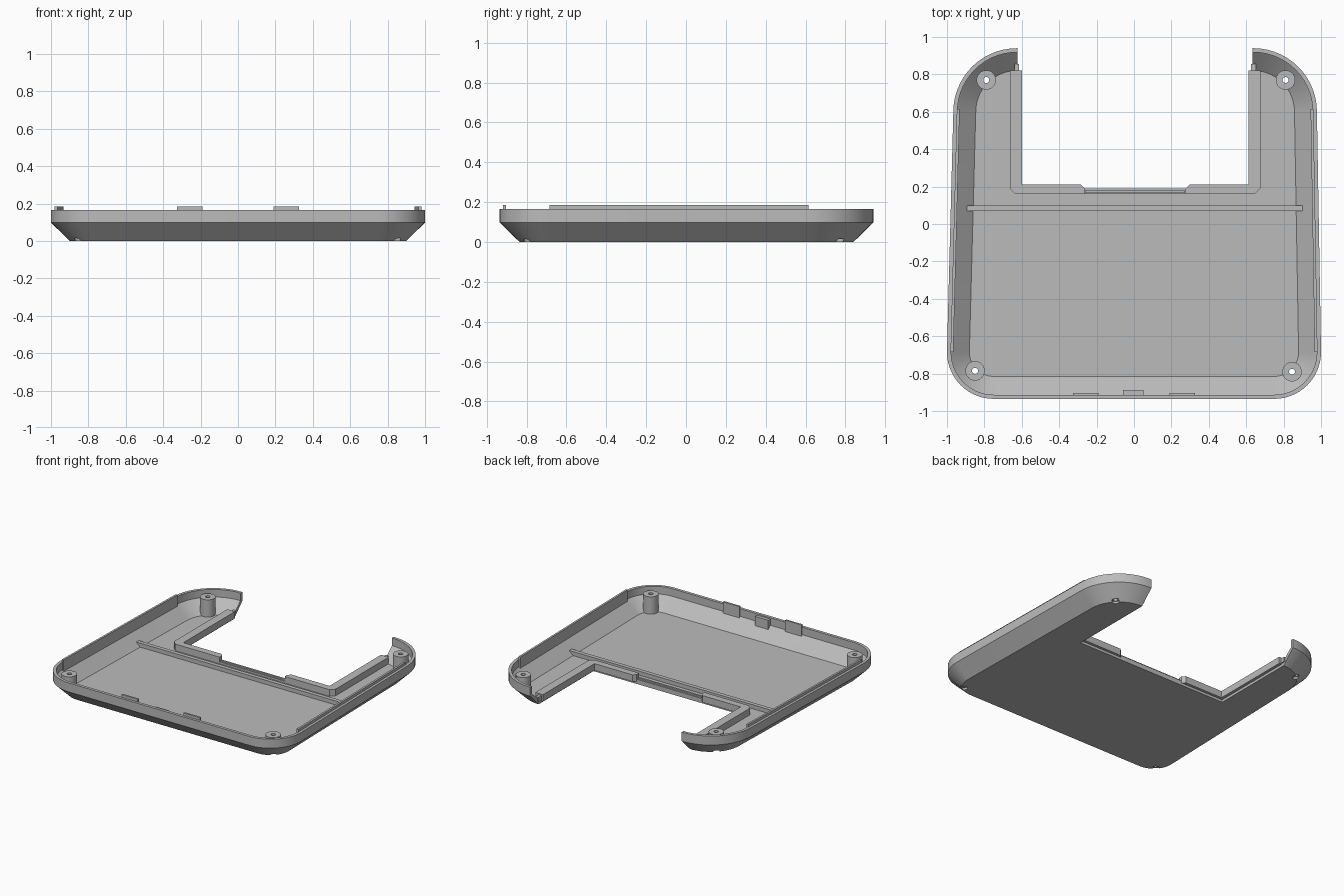
import bpy, bmesh, math
from mathutils import Vector

cube = bpy.data.objects.get("Cube")
if cube:
    bpy.data.objects.remove(cube, do_unlink=True)

grey = bpy.data.materials.new("plain_grey")
grey.use_nodes = True
COLOUR = (0.5, 0.5, 0.5, 1)
grey.diffuse_color = COLOUR
grey.node_tree.nodes["Principled BSDF"].inputs["Base Color"].default_value = COLOUR

SHIFT = 0.006   # the rear opening sits slightly off centre


def finish(name, bm):
    bmesh.ops.recalc_face_normals(bm, faces=bm.faces)
    mesh = bpy.data.meshes.new(name)
    bm.to_mesh(mesh)
    bm.free()
    mesh.materials.append(grey)
    obj = bpy.data.objects.new(name, mesh)
    bpy.context.collection.objects.link(obj)
    return obj


def loft(name, rings):
    """Closed solid through a stack of matching rings."""
    bm = bmesh.new()
    loops = [[bm.verts.new(p) for p in ring] for ring in rings]
    n = len(loops[0])
    for a, b in zip(loops, loops[1:]):
        for i in range(n):
            j = (i + 1) % n
            bm.faces.new((a[i], a[j], b[j], b[i]))
    bm.faces.new(loops[0][::-1])
    bm.faces.new(loops[-1])
    return finish(name, bm)


def prism(name, points, z0, z1):
    return loft(name, [[(x, y, z) for x, y in points] for z in (z0, z1)])


def box(name, x0, x1, y0, y1, z0, z1):
    return prism(name, [(x0, y0), (x1, y0), (x1, y1), (x0, y1)], z0, z1)


def cylinder(name, x, y, r, z0, z1, n=32):
    turn = [2 * math.pi * i / n for i in range(n)]
    return prism(name, [(x + r * math.cos(t), y + r * math.sin(t)) for t in turn], z0, z1)


def outline(inset, z, steps=14):
    """Tapered rounded rectangle, moved inwards by inset."""
    corners = [(0.75, -0.685, 0.25, -90), (0.632 + SHIFT, 0.6, 0.34, 0),
               (-0.632 + SHIFT, 0.6, 0.34, 90), (-0.75, -0.685, 0.25, 180)]
    ring = []
    for cx, cy, r, start in corners:
        for i in range(steps + 1):
            t = math.radians(start + 90 * i / steps)
            ring.append((cx + (r - inset) * math.cos(t), cy + (r - inset) * math.sin(t), z))
    return ring


def cut(target, tool):
    mod = target.modifiers.new("cut", 'BOOLEAN')
    mod.operation, mod.solver, mod.object = 'DIFFERENCE', 'EXACT', tool
    bpy.context.view_layer.objects.active = target
    bpy.ops.object.modifier_apply(modifier=mod.name)
    bpy.data.objects.remove(tool, do_unlink=True)


# Tray body and its hollow
tray = loft("tray", [outline(0.1, 0), outline(0, 0.098), outline(0, 0.165)])
hollow = loft("hollow", [outline(0.12, 0.02), outline(0.022, 0.108), outline(0.022, 0.25)])

# Screw posts, cross rib and front catch are left standing in the hollow
posts = [(-0.85, -0.785), (0.845, -0.79), (-0.79, 0.77), (0.81, 0.77)]
for x, y in posts:
    cut(hollow, cylinder("post", x, y, 0.052, -0.1, 0.15))
cut(hollow, box("rib", -0.905, 0.905, 0.07, 0.1, -0.1, 0.05))
cut(hollow, box("catch", -0.06, 0.05, -0.95, -0.888, 0.085, 0.155))
cut(tray, hollow)

# Rear opening and screw holes
cut(tray, box("opening", -0.628 + SHIFT, 0.628 + SHIFT, 0.19, 1.2, -0.1, 0.4))
for x, y in posts:
    cut(tray, cylinder("screw_hole", x, y, 0.016, -0.1, 0.3, 20))
    cut(tray, cylinder("screw_head_recess", x, y, 0.024, -0.1, 0.016, 24))

bpy.ops.object.select_all(action='DESELECT')
tray.select_set(True)
bpy.context.view_layer.objects.active = tray
bpy.ops.object.shade_smooth_by_angle(angle=math.radians(25))

for side, label in ((1, "left"), (-1, "right")):
    # Raised lip around the opening, with a small stub at its rear end
    lip = [(0.606, 0.82), (0.67, 0.82), (0.67, 0.19), (0.64, 0.16),
           (0.27, 0.16), (0.27, 0.19), (0.29, 0.21), (0.606, 0.21)]
    prism(label + "_opening_lip", [(side * x + SHIFT, y) for x, y in lip], 0.019, 0.07)
    xs = sorted((side * 0.62 + SHIFT, side * 0.645 + SHIFT))
    box(label + "_lip_stub", *xs, 0.815, 0.855, 0.025, 0.06)

    # Thin locating ridge inside the side wall
    a, b = Vector((side * 0.981, -0.685)), Vector((side * 0.953 + SHIFT, 0.615))
    inward = Vector((-side * 0.015, 0))
    prism(label + "_side_ridge", [a, b, b + inward, a + inward], 0.1, 0.185)

    # Snap tab on the front wall
    xs = sorted((side * 0.19, side * 0.325))
    box(label + "_front_tab", *xs, -0.917, -0.903, 0.1, 0.185)

# Low stepped strip between the two lips
box("centre_strip", -0.27 + SHIFT, 0.27 + SHIFT, 0.16, 0.19, 0.019, 0.035)
box("centre_strip_crest", -0.265 + SHIFT, 0.265 + SHIFT, 0.167, 0.181, 0.034, 0.045)
